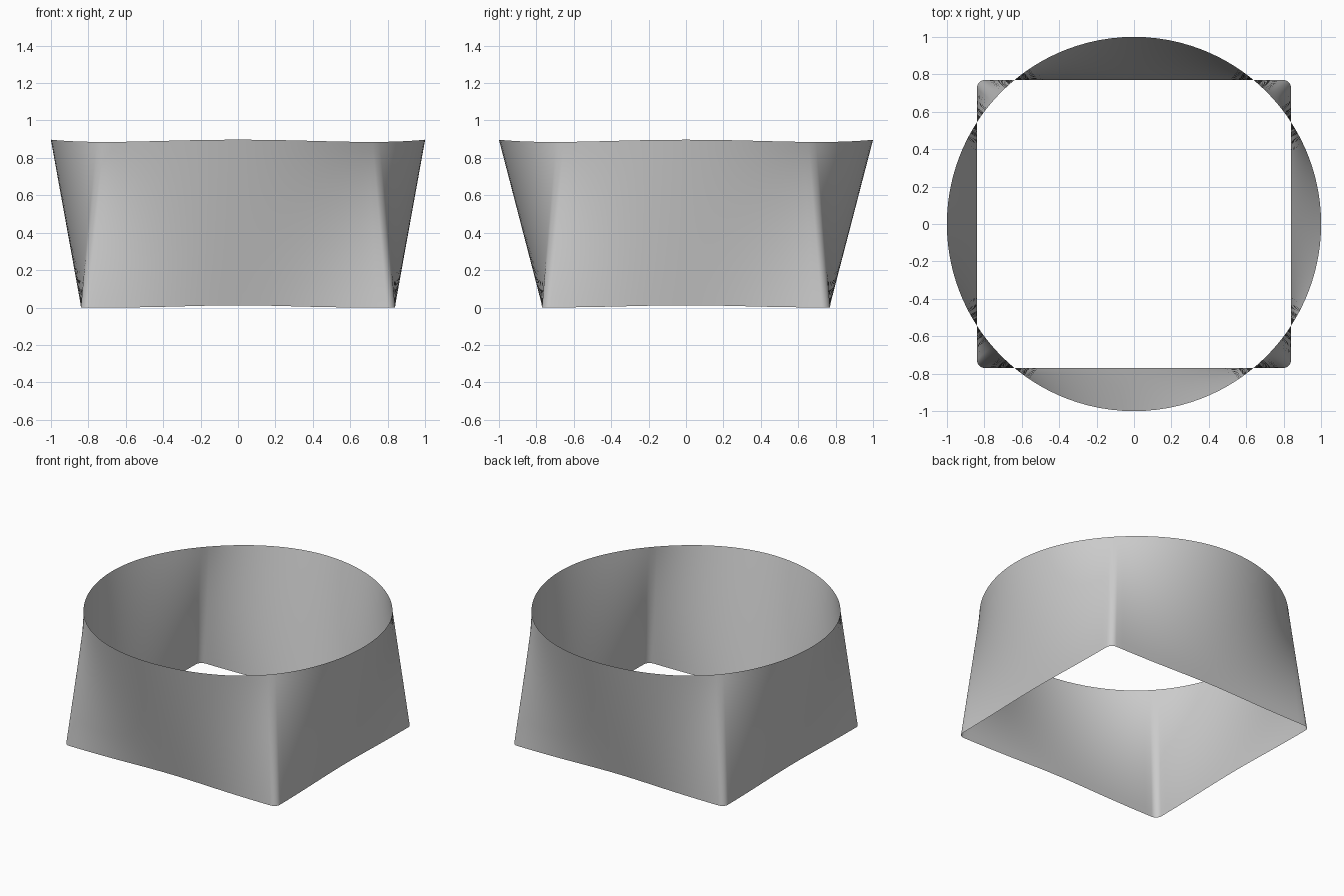
import bpy
import bmesh
import math
from mathutils import Vector

HALF_X, HALF_Y = 0.84, 0.77   # base half sizes
CORNER = 0.045                # base corner radius
RIM = 1.0                     # top circle radius
HEIGHT = 0.885
WAVE = 0.006                  # gentle rise at the middle of every side
ROWS, SIDE_STEPS, CORNER_STEPS = 16, 32, 8

old = bpy.data.objects.get("Cube")
if old:
    bpy.data.objects.remove(old, do_unlink=True)


def base_outline():
    """Rounded rectangle, counter-clockwise."""
    cx, cy = HALF_X - CORNER, HALF_Y - CORNER
    arcs = []
    for i, (sx, sy) in enumerate([(1, 1), (-1, 1), (-1, -1), (1, -1)]):
        arc = []
        for k in range(CORNER_STEPS + 1):
            a = math.pi / 2 * (i + k / CORNER_STEPS)
            arc.append(Vector((sx * cx, sy * cy)) + CORNER * Vector((math.cos(a), math.sin(a))))
        arcs.append(arc)
    points = []
    for i, arc in enumerate(arcs):
        points += arc
        start, end = arc[-1], arcs[(i + 1) % 4][0]
        points += [start.lerp(end, k / SIDE_STEPS) for k in range(1, SIDE_STEPS)]
    return points


# Loft from the rounded rectangle up to the circle
bm = bmesh.new()
outline = base_outline()
rings = []
for row in range(ROWS + 1):
    t = row / ROWS
    ring = []
    for p in outline:
        q = p.lerp(p.normalized() * RIM, t)
        wave = WAVE * (1 + math.cos(4 * math.atan2(p.y, p.x)))
        ring.append(bm.verts.new((q.x, q.y, HEIGHT * t + wave)))
    rings.append(ring)
count = len(outline)
for low, high in zip(rings, rings[1:]):
    for i in range(count):
        j = (i + 1) % count
        bm.faces.new((low[i], low[j], high[j], high[i])).smooth = True

mesh = bpy.data.meshes.new("transition_wall")
bm.to_mesh(mesh)
bm.free()
wall = bpy.data.objects.new("transition_wall", mesh)
bpy.context.collection.objects.link(wall)

# Plain grey sheet
grey = bpy.data.materials.new("light_grey")
grey.use_nodes = True
colour = (0.6, 0.6, 0.6, 1)
grey.diffuse_color = colour
grey.node_tree.nodes["Principled BSDF"].inputs["Base Color"].default_value = colour
mesh.materials.append(grey)
